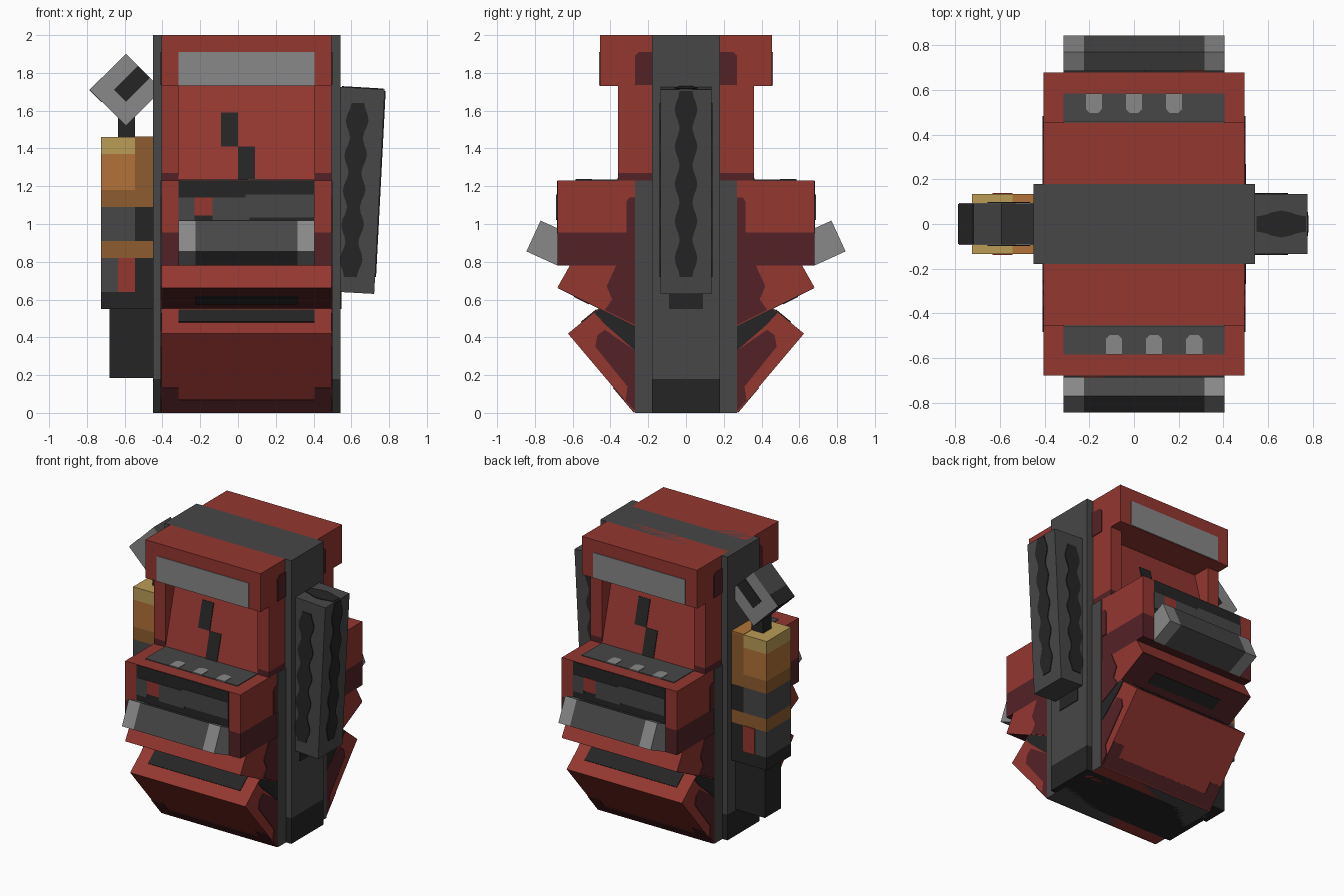
import bpy, bmesh, math
from mathutils import Vector

if "Cube" in bpy.data.objects:
    bpy.data.objects.remove(bpy.data.objects["Cube"])


def material(name, rgb):
    lin = [((c / 255 + 0.055) / 1.055) ** 2.4 for c in rgb] + [1]
    m = bpy.data.materials.new(name)
    m.use_nodes = True
    m.diffuse_color = lin
    m.node_tree.nodes["Principled BSDF"].inputs["Base Color"].default_value = lin
    return m


RED = material("red", (148, 55, 48))
MAROON = material("maroon", (84, 34, 38))
GREY = material("dark grey", (71, 71, 71))
BLACK = material("black", (37, 37, 37))
LIGHT = material("light grey", (136, 136, 136))
TAN = material("tan", (186, 156, 86))
ORANGE = material("orange", (178, 114, 56))
BROWN = material("brown", (141, 92, 46))

CX = 0.045                 # centre of the body in x
X0, X1 = -0.405, 0.495     # body width
I0, I1 = -0.315, 0.405     # inset width
THIN = 0.005


def solid(name, mat, pts, off):
    """Extrude a planar polygon along a vector."""
    bm = bmesh.new()
    face = bm.faces.new([bm.verts.new(p) for p in pts])
    new = bmesh.ops.extrude_face_region(bm, geom=[face])["geom"]
    bmesh.ops.translate(bm, vec=Vector(off),
                        verts=[v for v in new if isinstance(v, bmesh.types.BMVert)])
    bmesh.ops.recalc_face_normals(bm, faces=bm.faces)
    me = bpy.data.meshes.new(name)
    bm.to_mesh(me)
    bm.free()
    me.materials.append(mat)
    ob = bpy.data.objects.new(name, me)
    bpy.context.collection.objects.link(ob)
    return ob


def box(name, mat, x, y, z):
    return solid(name, mat, [(x[0], y[0], z[0]), (x[1], y[0], z[0]),
                             (x[1], y[1], z[0]), (x[0], y[1], z[0])], (0, 0, z[1] - z[0]))


def prism(name, mat, prof, x0=X0, x1=X1):
    """Extrude a y-z profile along x, on the front and turned half round on the back."""
    solid("front_" + name, mat, [(x0, y, z) for y, z in prof], (x1 - x0, 0, 0))
    solid("back_" + name, mat, [(2 * CX - x0, -y, z) for y, z in prof], (x0 - x1, 0, 0))


def block(name, mat, y, z, x0=X0, x1=X1):
    prism(name, mat, [(y[0], z[0]), (y[1], z[0]), (y[1], z[1]), (y[0], z[1])], x0, x1)


def plate(name, mat, p, q, t0, t1, x0, x1, h=THIN):
    """Thin plate lying on the profile edge p-q between fractions t0 and t1."""
    p, q = Vector(p), Vector(q)
    d = q - p
    n = Vector((-d.y, d.x)).normalized() * h
    a, b = p + d * t0, p + d * t1
    prism(name, mat, [a - n, b - n, b + n, a + n], x0, x1)


def side_plates(name, mat, prof):
    prism("right_" + name, mat, prof, X0 - THIN, X0)
    prism("left_" + name, mat, prof, X1, X1 + THIN)


# Central slab and inner column
box("slab", GREY, (-0.45, 0.543), (-0.18, 0.18), (0.18, 2))
box("slab_base", BLACK, (-0.45, 0.543), (-0.18, 0.18), (0, 0.18))
box("inner_column", GREY, (X0 - 0.006, X1 + 0.006), (-0.27, 0.27), (0, 1.23))
box("slab_mark", BLACK, (0.54, 0.548), (-0.09, 0.09), (0.55, 0.66))

# Head with visor
block("head", RED, (-0.455, -0.1), (1.73, 2))
plate("visor", LIGHT, (-0.455, 1.73), (-0.455, 2), 0.01, 0.67, I0, I1)
side_plates("head_patch", MAROON, [(-0.27, 1.735), (-0.1, 1.735), (-0.1, 1.91),
                                   (-0.25, 1.91), (-0.27, 1.89)])

# Brow pillars and slanted face panel
for side, a, b in (("right", X0, I0), ("left", I1, X1)):
    block(side + "_pillar", RED, (-0.36, -0.1), (1.27, 1.73), a, b)
    block(side + "_pillar_foot", MAROON, (-0.36, -0.1), (1.23, 1.27), a, b)
LOW, HIGH = (-0.36, 1.23), (-0.23, 1.73)
prism("face_panel", RED, [LOW, HIGH, (-0.1, 1.73), (-0.1, 1.23)], I0, I1)
plate("upper_eye", BLACK, LOW, HIGH, 0.36, 0.72, -0.09, 0)
plate("lower_eye", BLACK, LOW, HIGH, 0, 0.36, 0, 0.09)

# Mouth block with top grille
block("mouth", RED, (-0.68, -0.1), (0.955, 1.23))
block("mouth_base", MAROON, (-0.68, -0.1), (0.78, 0.955))
side_plates("mouth_patch", MAROON, [(-0.315, 0.955), (-0.27, 0.955), (-0.27, 1.14),
                                    (-0.3, 1.14), (-0.315, 1.12)])
prism("grille", GREY, [(-0.585, 1.22), (-0.36, 1.22), (-0.36, 1.235), (-0.585, 1.235)], I0, I1)
for i in range(3):
    x = -0.09 + 0.18 * i
    pts = [(x - 0.036, -0.585), (x + 0.036, -0.585), (x + 0.036, -0.515),
           (x + 0.02, -0.498), (x - 0.02, -0.498), (x - 0.036, -0.515)]
    solid(f"front_light_{i}", LIGHT, [(a, b, 1.23) for a, b in pts], (0, 0, 0.009))
    solid(f"back_light_{i}", LIGHT, [(2 * CX - a, -b, 1.23) for a, b in pts], (0, 0, 0.009))

# Mouth front: layered plates
for name, mat, x0, x1, z0, z1, h in (
        ("mouth_dark", BLACK, I0, I1, 0.95, 1.228, 0.004),
        ("mouth_corner", GREY, I0, -0.23, 1.02, 1.14, 0.007),
        ("mouth_tongue", RED, -0.23, -0.135, 1.045, 1.14, 0.007),
        ("mouth_teeth", GREY, -0.135, 0.06, 1.02, 1.14, 0.007),
        ("mouth_long_teeth", GREY, 0.04, I1, 1.035, 1.155, 0.008)):
    plate(name, mat, (-0.68, z0), (-0.68, z1), 0, 1, x0, x1, h)

# Tilted lip bar with light ends
lip = [(-0.68, 0.78), (-0.845, 0.855), (-0.77, 1.018), (-0.605, 0.943)]
prism("lip", GREY, lip, -0.225, 0.315)
prism("lip_right_end", LIGHT, lip, I0, -0.225)
prism("lip_left_end", LIGHT, lip, 0.315, I1)

# Chin with slot underneath
CHIN_IN, CHIN_OUT = (-0.27, 0.46), (-0.68, 0.665)
prism("chin", RED, [CHIN_IN, CHIN_OUT, (-0.615, 0.78), (-0.1, 0.78), (-0.1, 0.46)])
plate("chin_under", MAROON, CHIN_IN, CHIN_OUT, 0.3, 0.99, X0, X1, 0.003)
plate("chin_slot", BLACK, CHIN_IN, CHIN_OUT, 0.59, 0.78, -0.225, 0.315, 0.007)
side_plates("chin_patch", MAROON, [(-0.27, 0.78), (-0.37, 0.78), (-0.42, 0.67), (-0.39, 0.6),
                                   (-0.43, 0.545), (-0.27, 0.465)])

# Lower jaw
BOT, TIP, TOP = (-0.27, 0), (-0.625, 0.42), (-0.46, 0.555)
prism("jaw", RED, [BOT, TIP, TOP, (-0.1, 0.25), (-0.1, 0)])
plate("jaw_top_slot", BLACK, TIP, TOP, 0.44, 0.92, I0, I1)
plate("jaw_rim", MAROON, BOT, TIP, 0.01, 0.17, X0, X1, 0.004)
plate("jaw_rim_right", MAROON, BOT, TIP, 0.17, 0.32, X0, I0, 0.004)
plate("jaw_rim_left", MAROON, BOT, TIP, 0.17, 0.32, I1, X1, 0.004)
side_plates("jaw_patch", MAROON, [(-0.27, 0.01), (-0.32, 0.065), (-0.31, 0.14), (-0.48, 0.35),
                                  (-0.47, 0.41), (-0.43, 0.44), (-0.27, 0.33)])
side_plates("jaw_dark", BLACK, [(-0.485, 0.53), (-0.455, 0.552), (-0.27, 0.46), (-0.27, 0.33),
                                (-0.43, 0.47)])

# Tilted tread pack on the left, with wavy bands
solid("tread_pack", GREY, [(0.5, -0.135, 1.728), (0.777, -0.135, 1.712),
                           (0.721, -0.135, 0.63), (0.45, -0.135, 0.645)], (0, 0.27, 0))


def wavy_band(name, a, b, side, off, waves):
    a, b, side = Vector(a), Vector(b), Vector(side)
    n = waves * 6
    edge = [(a.lerp(b, i / n), 0.047 - 0.013 * math.cos(2 * math.pi * i / 6)) for i in range(n + 1)]
    pts = [c + side * w for c, w in edge] + [c - side * w for c, w in reversed(edge)]
    solid(name, BLACK, pts, off)


wavy_band("tread_outer_band", (0.725, 0, 0.72), (0.776, 0, 1.705), (0, 1, 0), (0.006, 0, 0), 5)
wavy_band("tread_front_band", (0.595, -0.135, 0.72), (0.635, -0.135, 1.64), (1, 0, 0), (0, -0.005, 0), 5)
wavy_band("tread_back_band", (0.595, 0.135, 0.72), (0.635, 0.135, 1.64), (1, 0, 0), (0, 0.005, 0), 5)
wavy_band("tread_top_band", (0.55, 0, 1.725), (0.77, 0, 1.712), (0, 1, 0), (0, 0, 0.005), 1)

# Banded canister on the right: outer and inner columns
for i, (z0, z1, outer, inner) in enumerate((
        (0.55, 0.64, BLACK, BLACK), (0.64, 0.82, GREY, BLACK), (0.82, 0.91, BROWN, BROWN),
        (0.91, 1.09, GREY, BLACK), (1.09, 1.18, BROWN, BROWN), (1.18, 1.37, ORANGE, BROWN),
        (1.37, 1.46, TAN, BROWN))):
    box(f"canister_band_{i}", outer, (-0.725, -0.545), (-0.135, 0.135), (z0, z1))
    box(f"canister_inner_{i}", inner, (-0.545, -0.44), (-0.135, 0.135), (z0, z1))
box("canister_inner_top", ORANGE, (-0.545, -0.45), (-0.135, 0.135), (1.455, 1.463))
box("canister_stripe", RED, (-0.635, -0.545), (-0.14, 0.14), (0.64, 0.82))
box("canister_foot", BLACK, (-0.68, -0.44), (-0.09, 0.09), (0.185, 0.55))
box("canister_stem", BLACK, (-0.635, -0.545), (-0.045, 0.045), (1.46, 1.6))


# Diamond-set cap above the canister
def cap_part(name, mat, u, v, y):
    r = math.sqrt(0.5)
    pts = [(-0.593 + (a - b) * r, y[0], 1.71 + (a + b) * r)
           for a, b in ((u[0], v[0]), (u[1], v[0]), (u[1], v[1]), (u[0], v[1]))]
    solid(name, mat, pts, (0, y[1] - y[0], 0))


H = 0.135
cap_part("cap", GREY, (-H, H), (-H, H), (-0.09, 0.09))
cap_part("cap_front", LIGHT, (-H, H), (-H, H), (-0.094, -0.09))
cap_part("cap_back", LIGHT, (-H, H), (-H, H), (0.09, 0.094))
cap_part("cap_slot", BLACK, (-0.045, H), (-0.045, 0.045), (-0.099, 0.099))
cap_part("cap_edge", BLACK, (-H - 0.003, -0.045), (0.045, H + 0.003), (-0.089, 0.089))
